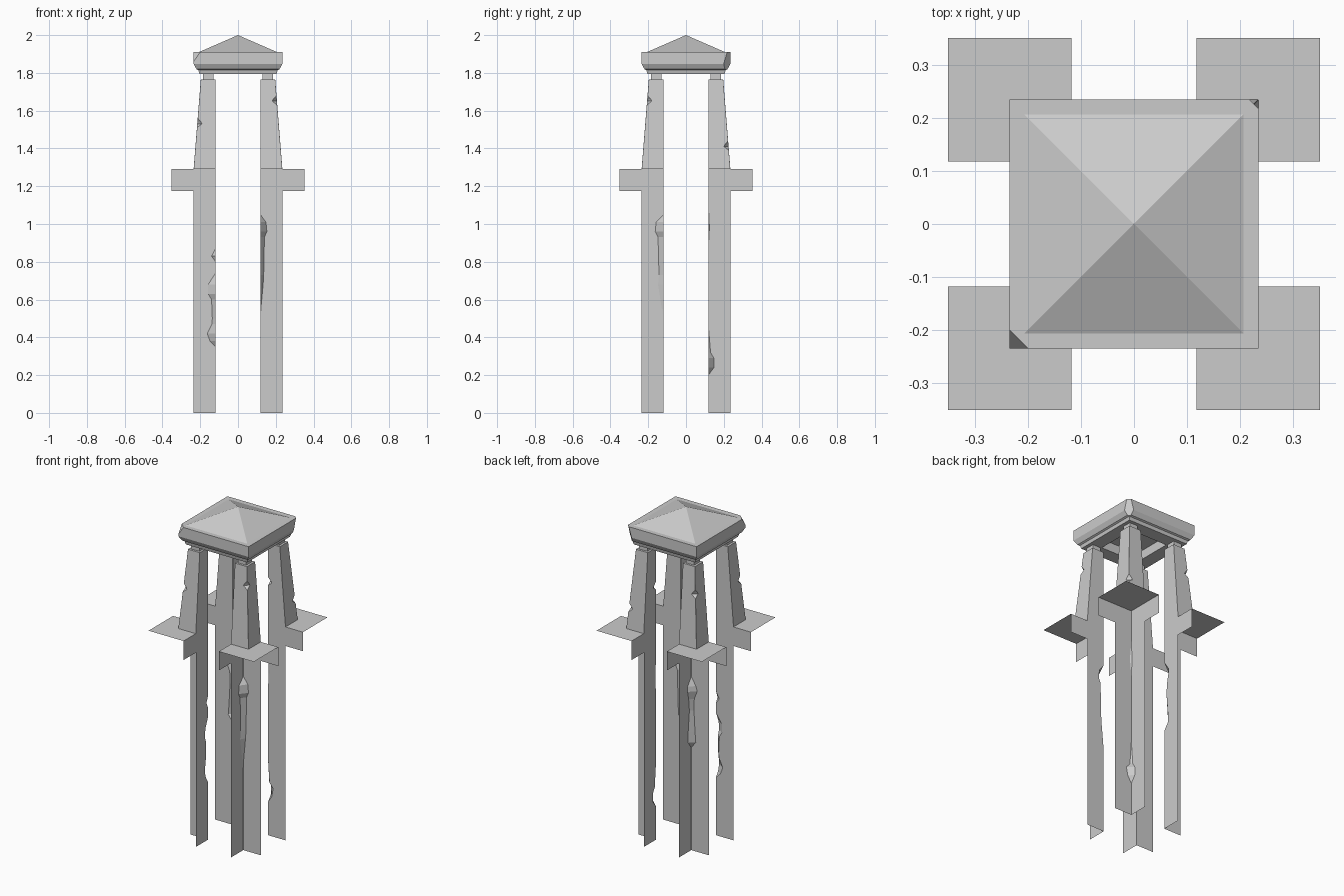
import bpy, bmesh
from mathutils import Vector

if "Cube" in bpy.data.objects:
    bpy.data.objects.remove(bpy.data.objects["Cube"])

IN, OUT, WING = 0.118, 0.235, 0.352   # inner corner, column edge, bracket edge
E = 0.0005                            # sharp (undamaged) corner


def finish(name, bm):
    bmesh.ops.recalc_face_normals(bm, faces=bm.faces)
    me = bpy.data.meshes.new(name)
    bm.to_mesh(me)
    bm.free()
    ob = bpy.data.objects.new(name, me)
    bpy.context.collection.objects.link(ob)
    return ob


def loft(bm, rings, closed=True, caps=(False, False)):
    vs = [[bm.verts.new(p) for p in r] for r in rings]
    n = len(rings[0])
    for a, b in zip(vs, vs[1:]):
        for i in range(n if closed else n - 1):
            j = (i + 1) % n
            bm.faces.new((a[i], a[j], b[j], b[i]))
    if caps[0]:
        bm.faces.new(vs[0][::-1])
    if caps[1]:
        bm.faces.new(vs[-1])
    return vs


def square(h, z, c=(0, 0)):
    return [(c[0] + x * h, c[1] + y * h, z) for x, y in ((-1, -1), (1, -1), (1, 1), (-1, 1))]


def leg(name, sx, sy, chips):
    # open angle-shaped sheet; chips = (z, depth in x, depth in y) along its corner
    bm = bmesh.new()
    rings = []
    for z, a, b in [(0, E, E)] + chips + [(1.175, E, E)]:
        rings.append([(sx * OUT, sy * IN, z), (sx * (IN + a), sy * IN, z),
                      (sx * IN, sy * (IN + b), z), (sx * IN, sy * OUT, z)])
    loft(bm, rings, closed=False)
    finish(name, bm)


def bracket(name, sx, sy):
    # flat shelf with two hanging wings on its inner edges
    bm = bmesh.new()
    loft(bm, [[(sx * WING, sy * IN, z), (sx * IN, sy * IN, z), (sx * IN, sy * WING, z)]
              for z in (1.175, 1.29)], closed=False)
    bm.faces.new([bm.verts.new((sx * x, sy * y, 1.29)) for x, y in
                  ((IN, IN), (WING, IN), (WING, WING), (IN, WING))])
    bmesh.ops.remove_doubles(bm, verts=bm.verts, dist=1e-5)
    finish(name, bm)


def post(name, sx, sy, outer, inner):
    # tapered upper column with nicks in the outer and inner corners
    levels = {1.29: [E, E], 1.765: [E, E]}
    for k, zs in enumerate((outer, inner)):
        for z in zs:
            for dz, d in ((-0.02, E), (0, 0.025), (0.012, 0.018), (0.03, E)):
                levels.setdefault(round(z + dz, 3), [E, E])[k] = d
    bm = bmesh.new()
    rings = []
    for z in sorted(levels):
        o, i = levels[z]
        w = OUT - (z - 1.29) / 0.475 * 0.038
        rings.append([(sx * x, sy * y, z) for x, y in
                      ((IN + i, IN), (w, IN), (w, w - o), (w - o, w), (IN, w), (IN, IN + i))])
    loft(bm, rings, caps=(False, True))
    finish(name, bm)


# Damage per corner: leg chips, outer nicks and inner nicks of the post
corners = {
    "front_left": (-1, -1, [(0.35, E, E), (0.38, .03, .02), (0.42, .045, .03), (0.47, .02, .025),
                            (0.50, .018, .02), (0.60, .022, .02), (0.63, .04, .03), (0.68, .04, .025),
                            (0.74, E, E), (0.80, E, E), (0.83, .022, .015), (0.87, E, E)],
                   [1.53], []),
    "front_right": (1, -1, [(0.5, E, E), (0.55, .003, .01), (0.68, .015, .03), (0.73, .018, .025),
                            (0.93, .022, .03), (0.96, .035, .045), (1.01, .03, .04), (1.05, E, E)],
                    [1.65], []),
    "back_right": (1, 1, [(0.20, E, E), (0.24, .025, .03), (0.29, .035, .03), (0.32, .01, .012),
                          (0.46, E, E), (0.88, E, E), (0.98, .01, .006), (1.1, E, E)],
                   [1.41], [1.53]),
    "back_left": (-1, 1, [(0.62, E, E), (0.66, .03, .03), (0.72, .025, .03), (0.85, .018, .018),
                          (0.92, .02, .025), (0.97, .04, .035), (1.0, .03, .035), (1.05, E, E)],
                  [1.6], []),
}
for n, (sx, sy, chips, outer, inner) in corners.items():
    leg(n + "_leg", sx, sy, chips)
    bracket(n + "_bracket", sx, sy)
    post(n + "_post", sx, sy, outer, inner)
    # neck block between post and roof
    bm = bmesh.new()
    loft(bm, [square(0.027, z, (sx * 0.157, sy * 0.157)) for z in (1.765, 1.797)], caps=(True, True))
    finish(n + "_neck", bm)

# Roof cap: moulded rim, low pyramid above, recess below
bm = bmesh.new()
profile = [(0.125, 1.85), (0.125, 1.795), (0.205, 1.795), (0.21, 1.815), (0.22, 1.82),
           (0.235, 1.848), (0.235, 1.91), (0.207, 1.91)]
vs = loft(bm, [square(h, z) for h, z in profile], caps=(True, False))
apex = bm.verts.new((0, 0, 2))
for i in range(4):
    bm.faces.new((vs[-1][i], vs[-1][(i + 1) % 4], apex))
# chipped rim corners
for co, no in (((-0.235, -0.2, 1.91), (-1, -1, 0.7)), ((0.235, 0.218, 1.91), (1, 1, -0.3))):
    r = bmesh.ops.bisect_plane(bm, geom=bm.verts[:] + bm.edges[:] + bm.faces[:], plane_co=co,
                               plane_no=Vector(no).normalized(), clear_outer=True)
    edges = [e for e in bm.edges if e.is_boundary]
    bmesh.ops.holes_fill(bm, edges=edges, sides=0)
finish("roof_cap", bm)
